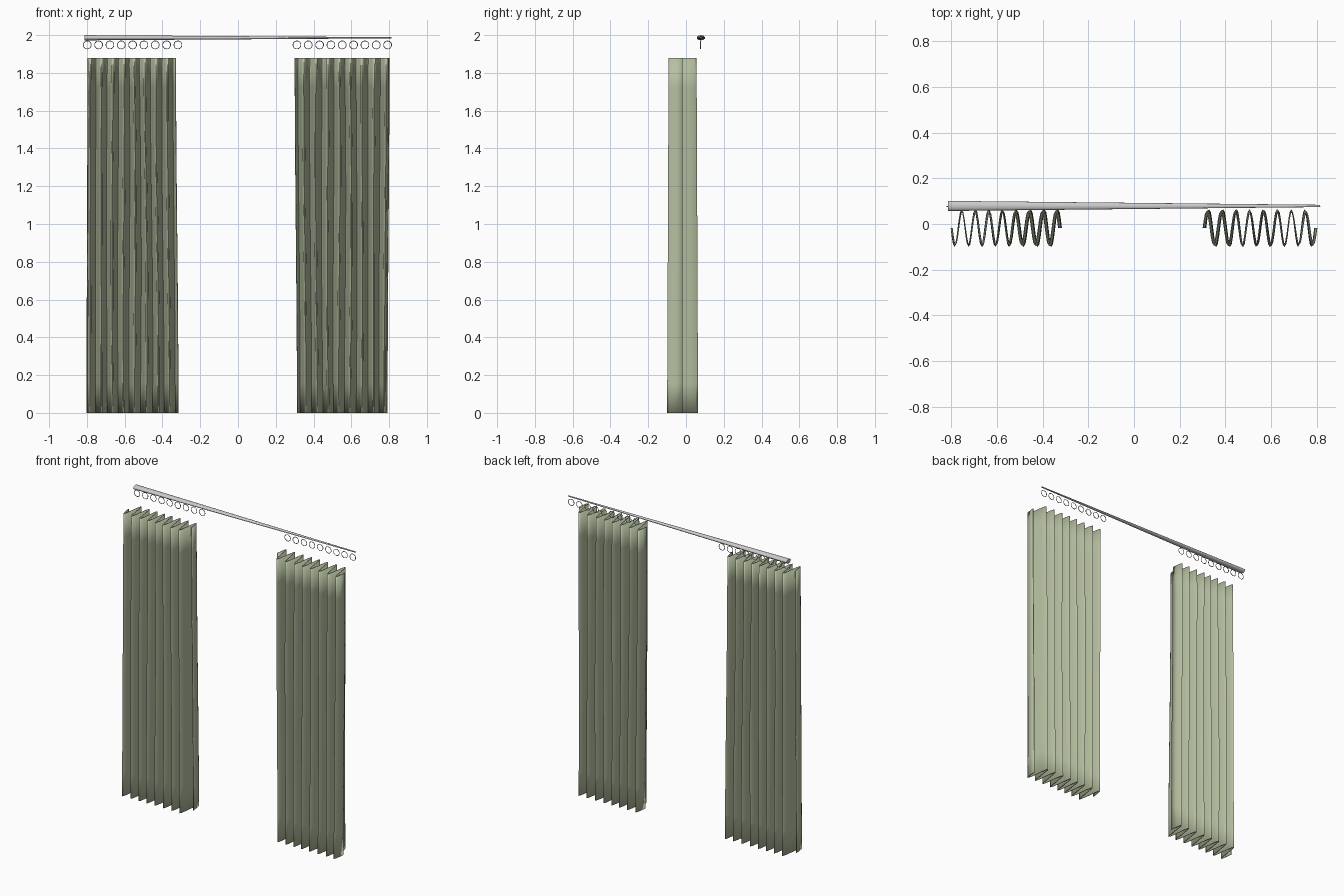
import bpy, bmesh, math
from mathutils import Matrix

if "Cube" in bpy.data.objects:
    bpy.data.objects.remove(bpy.data.objects["Cube"])

def add_object(name, bm, mat=None):
    bmesh.ops.recalc_face_normals(bm, faces=bm.faces)
    me = bpy.data.meshes.new(name)
    bm.to_mesh(me)
    bm.free()
    ob = bpy.data.objects.new(name, me)
    bpy.context.collection.objects.link(ob)
    if mat:
        me.materials.append(mat)
    bpy.context.view_layer.objects.active = ob
    bpy.ops.object.select_all(action='DESELECT')
    ob.select_set(True)
    bpy.ops.object.shade_smooth_by_angle(angle=math.radians(40))
    return ob

cloth = bpy.data.materials.new("sage_cloth")
cloth.diffuse_color = (0.47, 0.53, 0.36, 1)
cloth.use_nodes = True
cloth.node_tree.nodes["Principled BSDF"].inputs["Base Color"].default_value = cloth.diffuse_color

ROD_Y, ROD_Z = 0.079, 1.986
HEIGHT, FOLDS, STEPS, ROWS = 1.88, 8, 12, 12

# Pleated curtain: a wavy sheet whose edges and depth drift from top to hem
def curtain(name, top, bottom, direction):
    bm = bmesh.new()
    n = FOLDS * STEPS
    grid = []
    for r in range(ROWS + 1):
        t = r / ROWS                              # 0 at hem, 1 at top
        s = t * t * (3 - 2 * t)
        x0 = bottom[0] + (top[0] - bottom[0]) * s
        x1 = bottom[1] + (top[1] - bottom[1]) * s
        depth = 0.080 - 0.008 * t
        row = []
        for i in range(n + 1):
            u = i / n
            sway = 0.004 * math.sin(math.pi * u) * math.sin(5 * t + 9 * u)
            y = -0.018 + direction * depth * math.sin(2 * math.pi * FOLDS * u)
            row.append(bm.verts.new((x0 + (x1 - x0) * u + sway, y, t * HEIGHT)))
        grid.append(row)
    for a, b in zip(grid, grid[1:]):
        for i in range(n):
            bm.faces.new((a[i], a[i + 1], b[i + 1], b[i]))
    ob = add_object(name, bm, cloth)
    mod = ob.modifiers.new("thickness", 'SOLIDIFY')
    mod.thickness = 0.004
    mod.offset = 0

curtain("left_curtain", (-0.795, -0.33), (-0.80, -0.317), -1)
curtain("right_curtain", (0.302, 0.80), (0.314, 0.79), 1)

# Tapered, slightly flattened rod
bm = bmesh.new()
bmesh.ops.create_cone(bm, cap_ends=True, segments=16, radius1=0.022,
                      radius2=0.005, depth=1.625,
                      matrix=Matrix.Translation((0, ROD_Y, ROD_Z))
                      @ Matrix.Diagonal((1, 1, 0.62, 1))
                      @ Matrix.Rotation(math.pi / 2, 4, 'Y'))
add_object("curtain_rod", bm)

# Rings hanging under the rod, nine above each curtain
for side, start in (("left", -0.798), ("right", 0.312)):
    for i in range(9):
        bpy.ops.mesh.primitive_torus_add(
            major_radius=0.021, minor_radius=0.002, major_segments=20, minor_segments=6,
            location=(start + 0.06 * i, 0.077, 1.948), rotation=(math.pi / 2, 0, 0))
        bpy.context.object.name = f"{side}_ring_{i + 1}"
        bpy.ops.object.shade_smooth()
